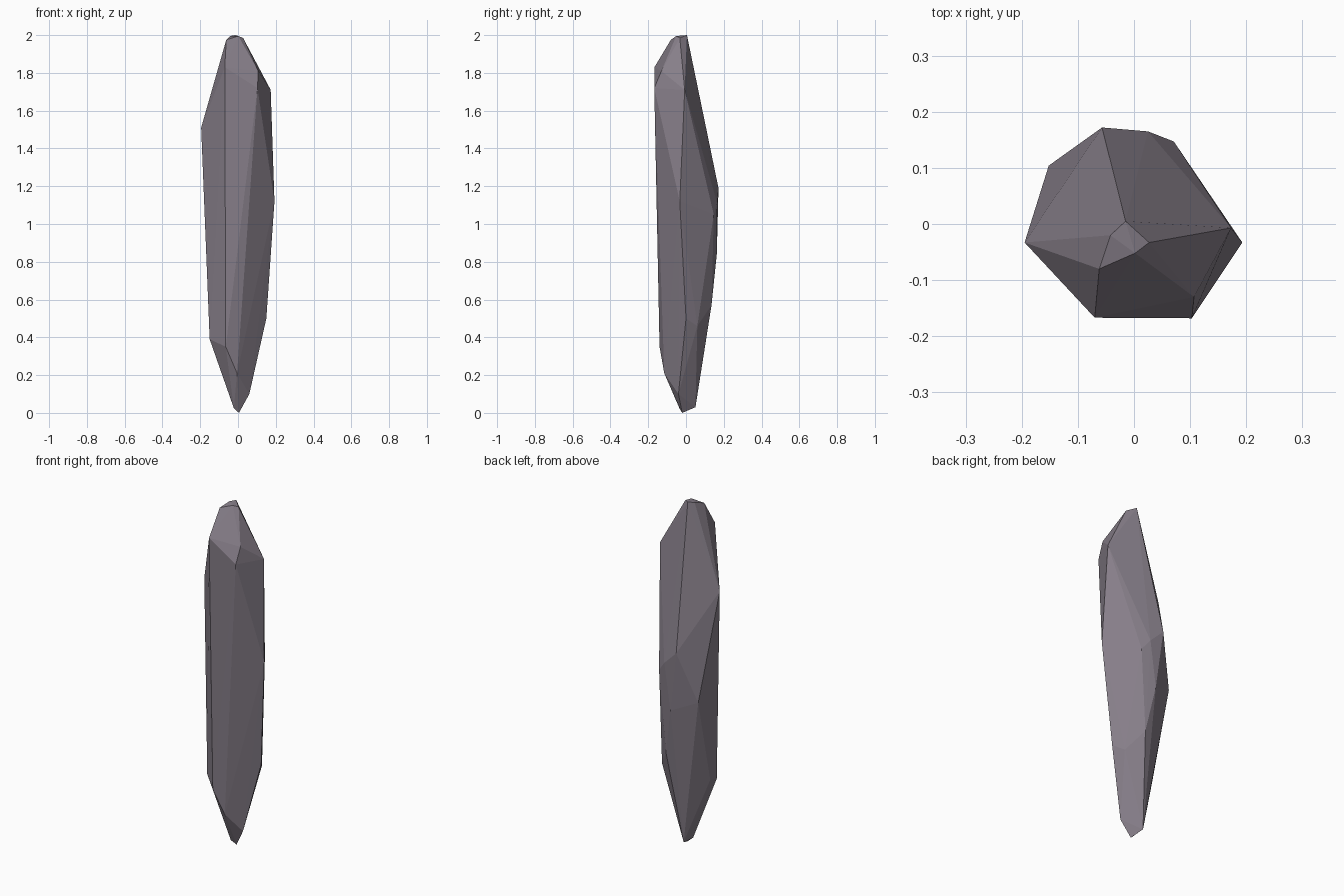
import bpy, bmesh

# Crystal corner points, grouped from the tip down to the root
tip = [(-0.015, 0.005, 2.0), (-0.042, -0.02, 1.995), (-0.062, -0.08, 1.975),
       (0.002, -0.052, 1.995), (0.027, -0.033, 1.985)]
shoulder = [(-0.07, -0.167, 1.83), (0.107, -0.13, 1.81), (0.103, -0.168, 1.72),
            (0.173, -0.007, 1.71), (-0.195, -0.033, 1.51)]
waist = [(-0.057, 0.172, 1.19), (0.025, 0.165, 1.11), (0.193, -0.033, 1.12),
         (0.071, 0.147, 1.05), (-0.152, 0.104, 0.90), (-0.013, 0.163, 0.84)]
lower = [(0.035, 0.135, 0.57), (0.15, 0.0, 0.50), (0.113, 0.06, 0.46),
         (-0.143, -0.02, 0.40), (-0.15, -0.07, 0.39), (-0.065, -0.14, 0.35)]
root = [(-0.005, -0.115, 0.21), (0.06, -0.04, 0.10), (-0.02, 0.05, 0.03),
        (-0.022, -0.035, 0.025), (0.005, -0.02, 0.0)]

# Faceted crystal: convex hull of the corners
bm = bmesh.new()
for p in tip + shoulder + waist + lower + root:
    bm.verts.new(p)
bmesh.ops.convex_hull(bm, input=list(bm.verts))
bmesh.ops.delete(bm, geom=[v for v in bm.verts if not v.link_faces], context='VERTS')
bmesh.ops.recalc_face_normals(bm, faces=list(bm.faces))

mesh = bpy.data.meshes.new("crystal_shard")
bm.to_mesh(mesh)
bm.free()
bpy.context.collection.objects.link(bpy.data.objects.new("crystal_shard", mesh))

# Dull violet grey stone
mat = bpy.data.materials.new("stone")
mat.diffuse_color = (0.24, 0.21, 0.25, 1)
mesh.materials.append(mat)
